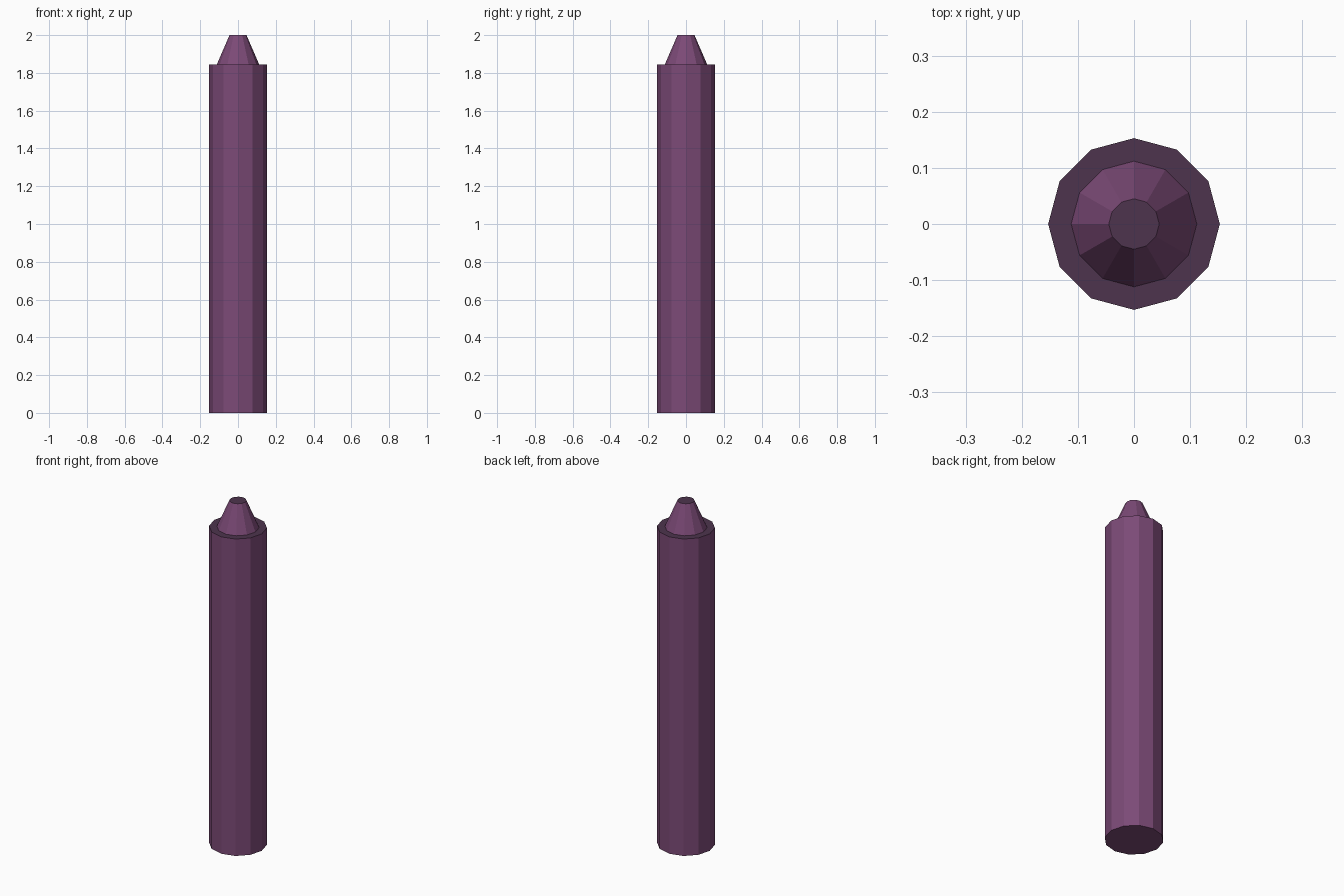
import bpy, bmesh, math

if "Cube" in bpy.data.objects:
    bpy.data.objects.remove(bpy.data.objects["Cube"])

SIDES = 12


def material(name, rgb):
    m = bpy.data.materials.new(name)
    m.diffuse_color = (*rgb, 1.0)
    m.use_nodes = True
    m.node_tree.nodes["Principled BSDF"].inputs["Base Color"].default_value = m.diffuse_color
    return m


purple = material("purple wax", (0.200, 0.068, 0.183))
dark = material("dark purple", (0.075, 0.034, 0.075))


def frustum(name, r_bottom, r_top, z0, z1):
    """Twelve-sided flat-shaded frustum whose upper cap is dark."""
    bm = bmesh.new()
    rings = []
    for r, z in ((r_bottom, z0), (r_top, z1)):
        rings.append([bm.verts.new((r * math.cos(math.tau * i / SIDES),
                                    r * math.sin(math.tau * i / SIDES), z))
                      for i in range(SIDES)])
    low, high = rings
    for i in range(SIDES):
        j = (i + 1) % SIDES
        bm.faces.new((low[i], low[j], high[j], high[i]))
    bm.faces.new(low[::-1])
    bm.faces.new(high).material_index = 1
    mesh = bpy.data.meshes.new(name)
    bm.to_mesh(mesh)
    bm.free()
    mesh.materials.append(purple)
    mesh.materials.append(dark)
    obj = bpy.data.objects.new(name, mesh)
    bpy.context.collection.objects.link(obj)
    return obj


# Long straight barrel with a flat dark shoulder
frustum("crayon_body", 0.153, 0.153, 0.0, 1.845)
# Tapered, blunt drawing tip
frustum("crayon_tip", 0.112, 0.045, 1.845, 2.0)
